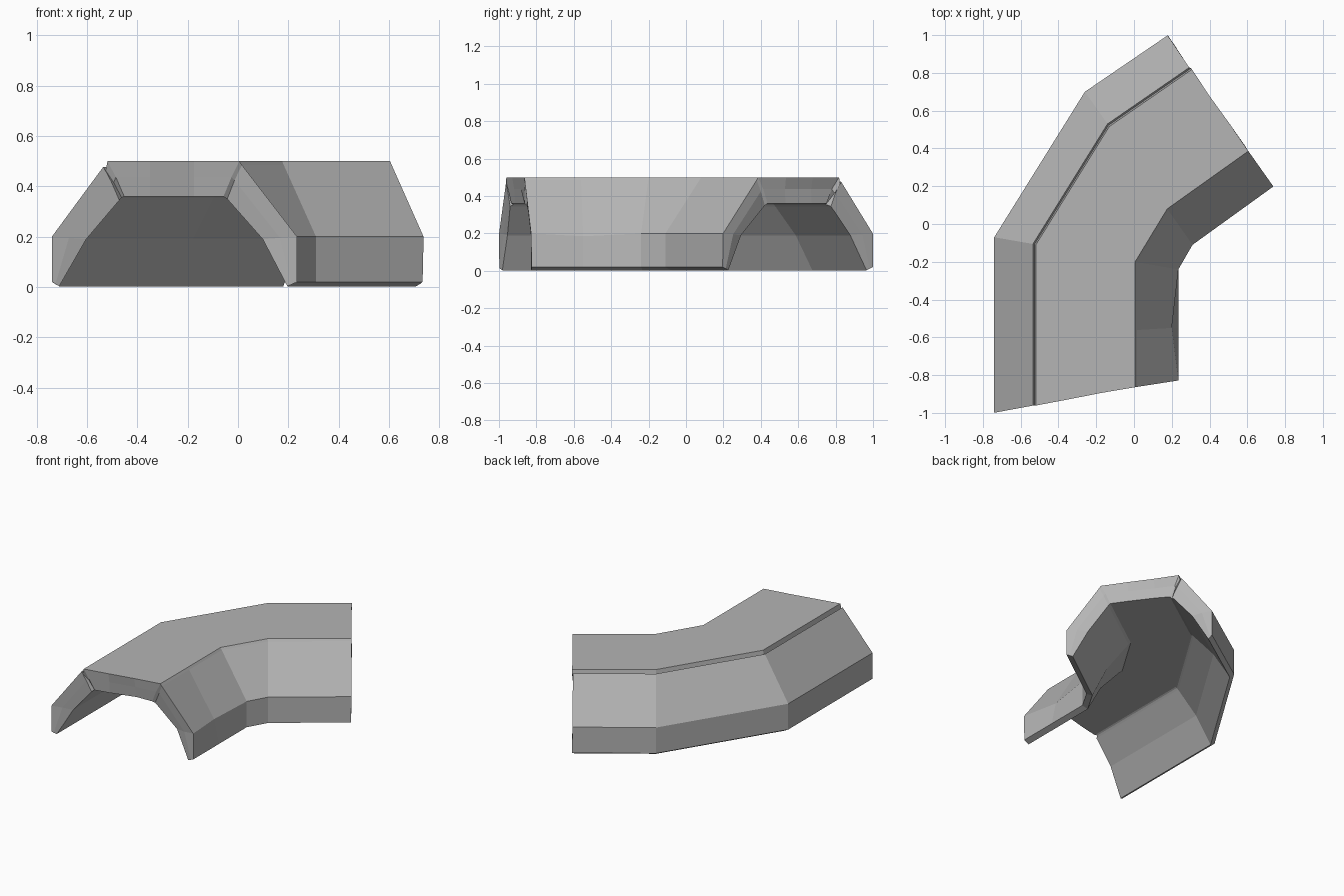
import bpy
import bmesh
import random
from mathutils import Vector

random.seed(4)
if "Cube" in bpy.data.objects:
    bpy.data.objects.remove(bpy.data.objects["Cube"], do_unlink=True)

# Stone material
stone = bpy.data.materials.new("grey stone")
stone.use_nodes = True
grey = (0.46, 0.46, 0.46, 1)
stone.diffuse_color = grey
bsdf = next(n for n in stone.node_tree.nodes if n.type == 'BSDF_PRINCIPLED')
bsdf.inputs["Base Color"].default_value = grey

# Plan stations: outer-bend foot and inner-bend foot
stations = [
    (Vector((-0.74, -1.0)), Vector((0.235, -0.83))),
    (Vector((-0.74, -0.60)), Vector((0.235, -0.55))),
    (Vector((-0.74, -0.07)), Vector((0.235, -0.24))),
    (Vector((-0.26, 0.70)), Vector((0.31, -0.11))),
    (Vector((0.18, 1.0)), Vector((0.74, 0.20))),
]

# Paired cross-sections: fraction across the span, height
outer = [(0, .02), (0, .2), (.21, .478), (.219, .464), (.227, .5), (.4, .5),
         (.58, .5), (.765, .5), (.775, .485), (1, .2), (1, .02)]
inner = [(.03, .003), (.14, .19), (.275, .345), (.285, .355), (.295, .36), (.4, .36),
         (.58, .36), (.70, .36), (.715, .35), (.86, .19), (.96, .003)]
RIDGE = 9  # lower crease of the inner-bend wall

bm = bmesh.new()


def ring(station, profile, shift=Vector((0, 0)), rough=0.0):
    """Place one cross-section line at a plan station."""
    a, b = station
    verts = []
    for t, z in profile:
        p = a.lerp(b, t) + shift * (1 + random.uniform(-rough, rough))
        verts.append(bm.verts.new((p.x, p.y, z)))
    return verts


def strip(r1, r2):
    for i in range(len(r1) - 1):
        bm.faces.new((r1[i], r1[i + 1], r2[i + 1], r2[i]))


# Broken ends set the inside edge back a little
inward = {0: Vector((0, 0.025)), len(stations) - 1: Vector((-0.021, -0.014))}
none = Vector((0, 0))
outer_rings = [ring(s, outer, inward.get(i, none) * 0.15, 1.0)
               for i, s in enumerate(stations)]
inner_rings = [ring(s, inner, inward.get(i, none), 0.8)
               for i, s in enumerate(stations)]

# Dent in the inner-bend wall
dent = outer_rings[1][RIDGE].co
dent.x, dent.z = 0.2, 0.185

# Outside, inside and underside of both feet
for i in range(len(stations) - 1):
    strip(outer_rings[i], outer_rings[i + 1])
    strip(inner_rings[i + 1], inner_rings[i])
    for k in (0, -1):
        bm.faces.new((outer_rings[i][k], outer_rings[i + 1][k],
                      inner_rings[i + 1][k], inner_rings[i][k]))

# Chipped end faces
for i, push in inward.items():
    middle = [((a[0] + b[0]) / 2, a[1] * 0.55 + b[1] * 0.45)
              for a, b in zip(outer, inner)]
    chips = ring(stations[i], middle, push * 0.5, 0.9)
    strip(outer_rings[i], chips)
    strip(chips, inner_rings[i])
    for k in (0, -1):
        bm.faces.new((outer_rings[i][k], chips[k], inner_rings[i][k]))

bmesh.ops.recalc_face_normals(bm, faces=bm.faces[:])
mesh = bpy.data.meshes.new("curved_stone_channel")
bm.to_mesh(mesh)
bm.free()
mesh.materials.append(stone)
channel = bpy.data.objects.new("curved_stone_channel", mesh)
bpy.context.collection.objects.link(channel)
